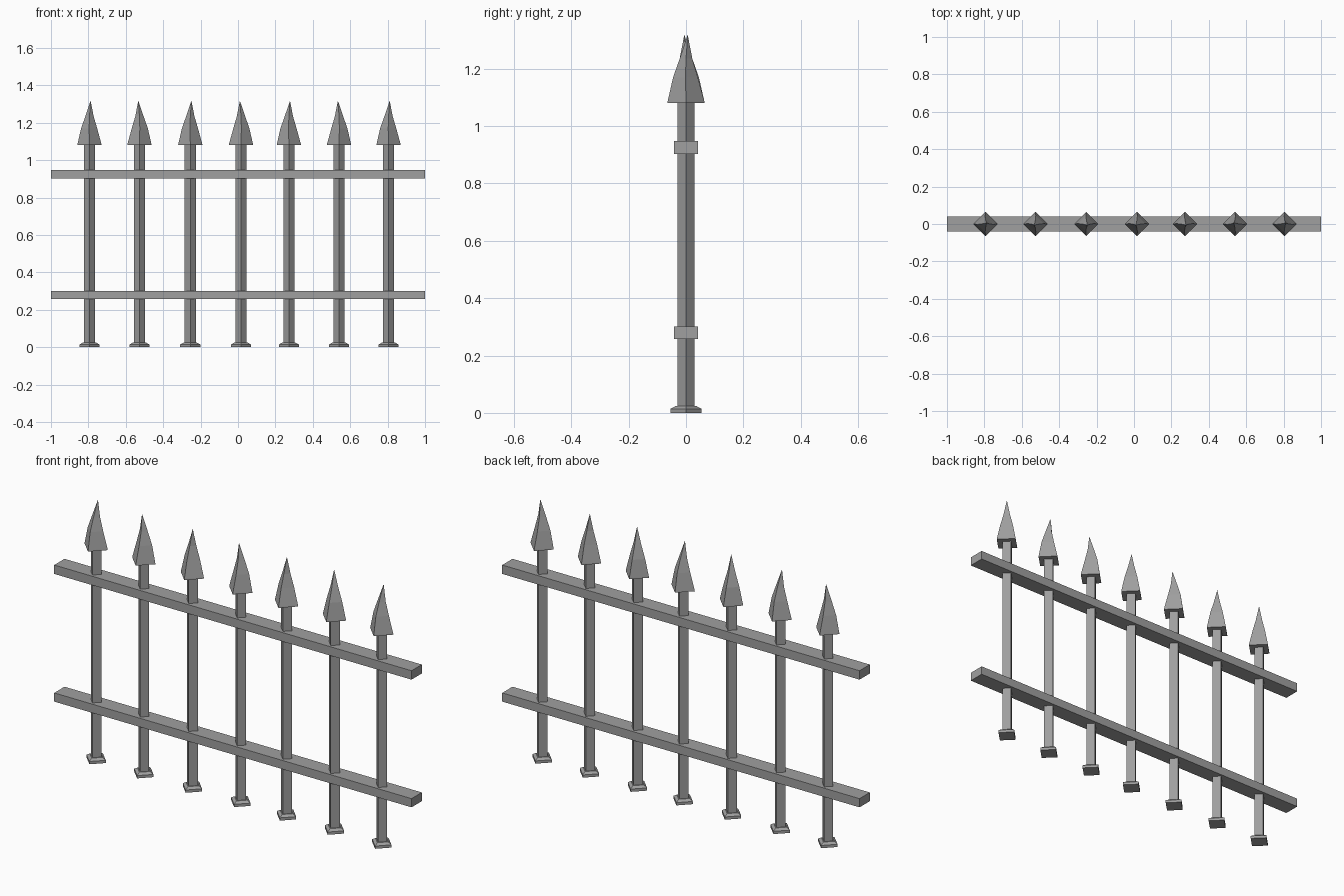
import bpy
import bmesh
import math

if "Cube" in bpy.data.objects:
    bpy.data.objects.remove(bpy.data.objects["Cube"])

iron = bpy.data.materials.new("iron_grey")
iron.diffuse_color = (0.35, 0.35, 0.35, 1)
iron.use_nodes = True
iron.node_tree.nodes["Principled BSDF"].inputs["Base Color"].default_value = iron.diffuse_color


def finish(bm, name):
    bmesh.ops.recalc_face_normals(bm, faces=bm.faces)
    mesh = bpy.data.meshes.new(name)
    bm.to_mesh(mesh)
    bm.free()
    mesh.materials.append(iron)
    obj = bpy.data.objects.new(name, mesh)
    bpy.context.collection.objects.link(obj)
    return obj


def diamond_loft(name, x, rings, lean=(0, 0)):
    """Stack of four-sided rings (z, radius, shift along lean), corners on the axes."""
    bm = bmesh.new()
    loops = []
    for z, r, shift in rings:
        cx, cy = x + lean[0] * shift, lean[1] * shift
        count = 4 if r > 0 else 1
        loops.append([bm.verts.new((cx + r * math.cos(i * math.pi / 2),
                                    cy + r * math.sin(i * math.pi / 2), z))
                      for i in range(count)])
    bm.faces.new(loops[0])
    for a, b in zip(loops, loops[1:]):
        for i in range(4):
            j = (i + 1) % 4
            bm.faces.new([a[i], a[j], b[0]] if len(b) == 1 else [a[i], a[j], b[j], b[i]])
    if len(loops[-1]) == 4:
        bm.faces.new(loops[-1])
    return finish(bm, name)


def rail(name, z0, z1):
    bm = bmesh.new()
    bmesh.ops.create_cube(bm, size=1)
    for v in bm.verts:
        v.co = (v.co.x * 2, v.co.y * 0.082, z0 if v.co.z < 0 else z1)
    return finish(bm, name)


# Horizontal rails
rail("lower_rail", 0.257, 0.301)
rail("upper_rail", 0.903, 0.948)

# Pickets: x position and the direction in which each spear tip leans
pickets = [(-0.794, (1, 1)), (-0.527, (-1, -1)), (-0.255, (1, -1)), (0.016, (-1, -1)),
           (0.272, (1, -1)), (0.54, (-1, 1)), (0.805, (1, 1))]
for n, (x, lean) in enumerate(pickets, 1):
    diamond_loft(f"post_{n}", x, [(0.01, 0.03, 0), (1.1, 0.03, 0)])
    diamond_loft(f"foot_{n}", x, [(0, 0.054, 0), (0.014, 0.054, 0), (0.024, 0.036, 0)])
    diamond_loft(f"spear_head_{n}", x,
                 [(1.08, 0.065, 0), (1.086, 0.064, 0), (1.17, 0.043, -0.002),
                  (1.235, 0.022, 0), (1.318, 0, 0.006)], lean)
